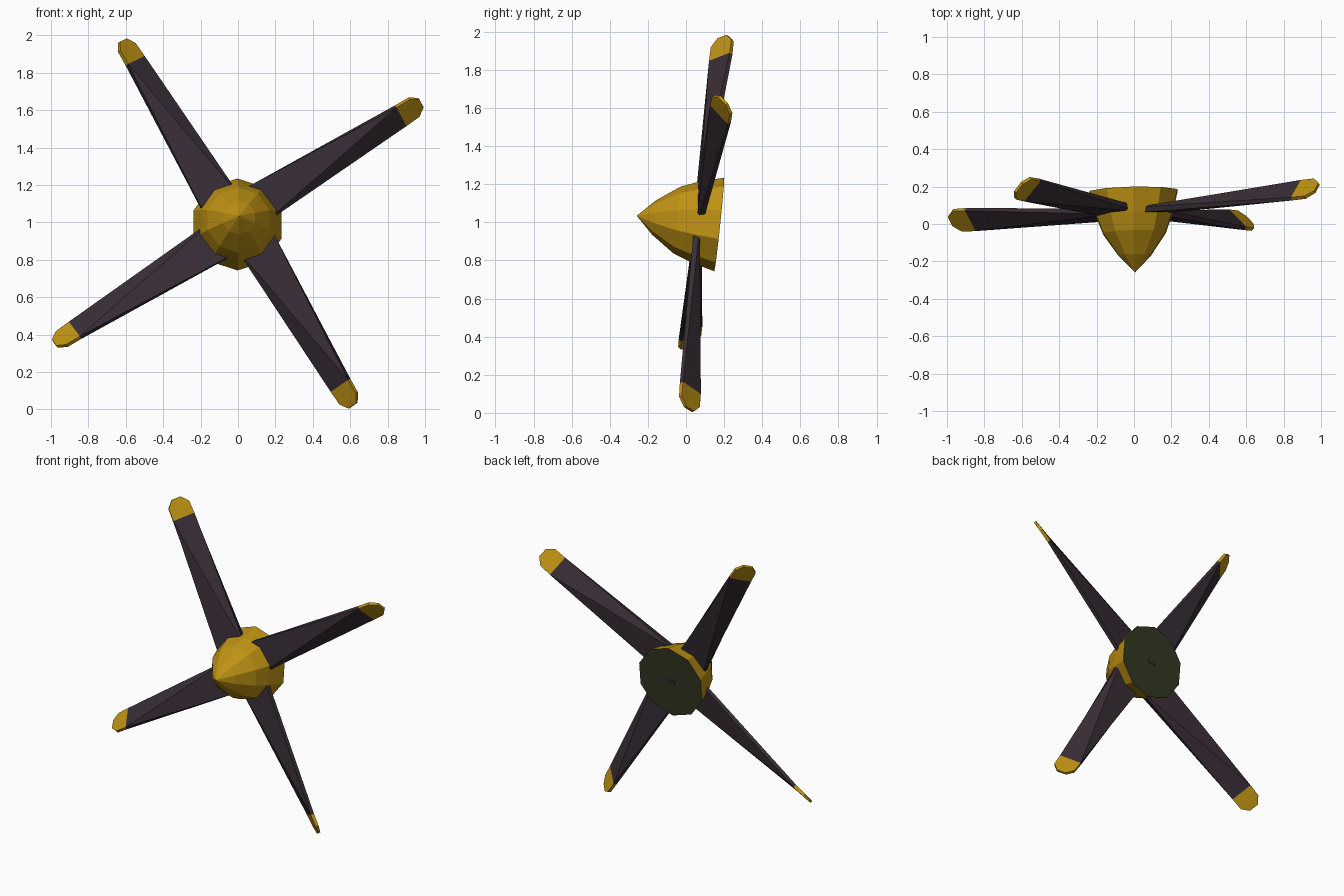
import bpy, bmesh
from math import sin, cos, pi, radians
from mathutils import Matrix, Vector

cube = bpy.data.objects.get("Cube")
if cube:
    bpy.data.objects.remove(cube, do_unlink=True)


def material(name, rgb):
    m = bpy.data.materials.new(name)
    m.use_nodes = True
    m.diffuse_color = (*rgb, 1)
    m.node_tree.nodes["Principled BSDF"].inputs["Base Color"].default_value = (*rgb, 1)
    return m


YELLOW = material("golden yellow", (0.52, 0.29, 0.007))
DARK = material("dark plum grey", (0.04, 0.027, 0.037))
GREEN = material("dark olive", (0.032, 0.04, 0.015))

# Hub frame: local y runs backwards along the tilted shaft
FRAME = (Matrix.Translation((0, 0.065, 1.0))
         @ Matrix.Rotation(radians(1.2), 4, 'Z') @ Matrix.Rotation(radians(-6), 4, 'X'))


def finish(name, bm, mats):
    bmesh.ops.recalc_face_normals(bm, faces=bm.faces)
    bm.transform(FRAME)
    mesh = bpy.data.meshes.new(name)
    bm.to_mesh(mesh)
    bm.free()
    for m in mats:
        mesh.materials.append(m)
    obj = bpy.data.objects.new(name, mesh)
    bpy.context.collection.objects.link(obj)
    return obj


def bridge(bm, a, b, mat=0):
    for i in range(len(a)):
        j = (i + 1) % len(a)
        bm.faces.new((a[i], a[j], b[j], b[i])).material_index = mat


# Spinner: ten-sided faceted cone with a flat olive back
def make_spinner(sides=10):
    profile = [(-0.235, 0.09), (-0.115, 0.175), (-0.02, 0.212), (0.11, 0.247)]
    bm = bmesh.new()
    rings = []
    for y, r in profile:
        rings.append([bm.verts.new((r * sin(2 * pi * i / sides), y, r * cos(2 * pi * i / sides)))
                      for i in range(sides)])
    nose = bm.verts.new((0, -0.325, 0))
    for i in range(sides):
        bm.faces.new((nose, rings[0][i], rings[0][(i + 1) % sides]))
    for a, b in zip(rings, rings[1:]):
        bridge(bm, a, b)
    bm.faces.new(rings[-1]).material_index = 1
    finish("spinner", bm, [YELLOW, GREEN])


# Blade: twisted tapering slab with a painted, clipped tip
def make_blade(name, degrees, scale):
    a = radians(degrees)
    along, side, back = Vector((cos(a), 0, sin(a))), Vector((-sin(a), 0, cos(a))), Vector((0, 1, 0))
    # span, leading half chord, trailing half chord, thickness, pitch
    stations = [(0.1, 0.109, 0.109, 0.03, 3), (1.045, 0.073, 0.073, 0.022, 44),
                (1.13, 0.073, 0.068, 0.02, 46), (1.175, 0.035, 0.028, 0.016, 46)]
    bm = bmesh.new()
    loops = []
    for r, lead, trail, thick, pitch in stations:
        p = radians(pitch)
        chord = cos(p) * side - sin(p) * back
        depth = (sin(p) * side + cos(p) * back) * thick / 2
        mid = along * r * scale + side * 0.027 + back * 0.043 * (r - 0.17)
        loops.append([bm.verts.new(mid + c * chord + s * depth)
                      for c, s in ((lead, -1), (-trail, -1), (-trail, 1), (lead, 1))])
    root, tip = loops[0], loops[1]
    # Broad faces of the shaft are folded along a diagonal
    for i, j in ((0, 1), (2, 3)):
        bm.faces.new((root[i], root[j], tip[i]))
        bm.faces.new((root[j], tip[j], tip[i]))
    for i, j in ((1, 2), (3, 0)):
        bm.faces.new((root[i], root[j], tip[j], tip[i]))
    for lo, hi in zip(loops[1:], loops[2:]):
        bridge(bm, lo, hi, 1)
    bm.faces.new(root)
    bm.faces.new(loops[-1]).material_index = 1
    finish(name, bm, [DARK, YELLOW])


# Shaft plate on the middle of the back
def make_shaft_plate():
    bm = bmesh.new()
    bmesh.ops.create_cube(bm, size=1)
    bmesh.ops.scale(bm, vec=(0.06, 0.006, 0.025), verts=bm.verts)
    bmesh.ops.translate(bm, vec=(0, 0.111, 0), verts=bm.verts)
    finish("shaft_plate", bm, [DARK])


make_spinner()
make_shaft_plate()
for name, degrees, scale in (("upper_left_blade", 32, 1.0), ("upper_right_blade", 120.6, 0.985),
                             ("lower_right_blade", 212, 1.0), ("lower_left_blade", 300.6, 0.985)):
    make_blade(name, degrees, scale)
